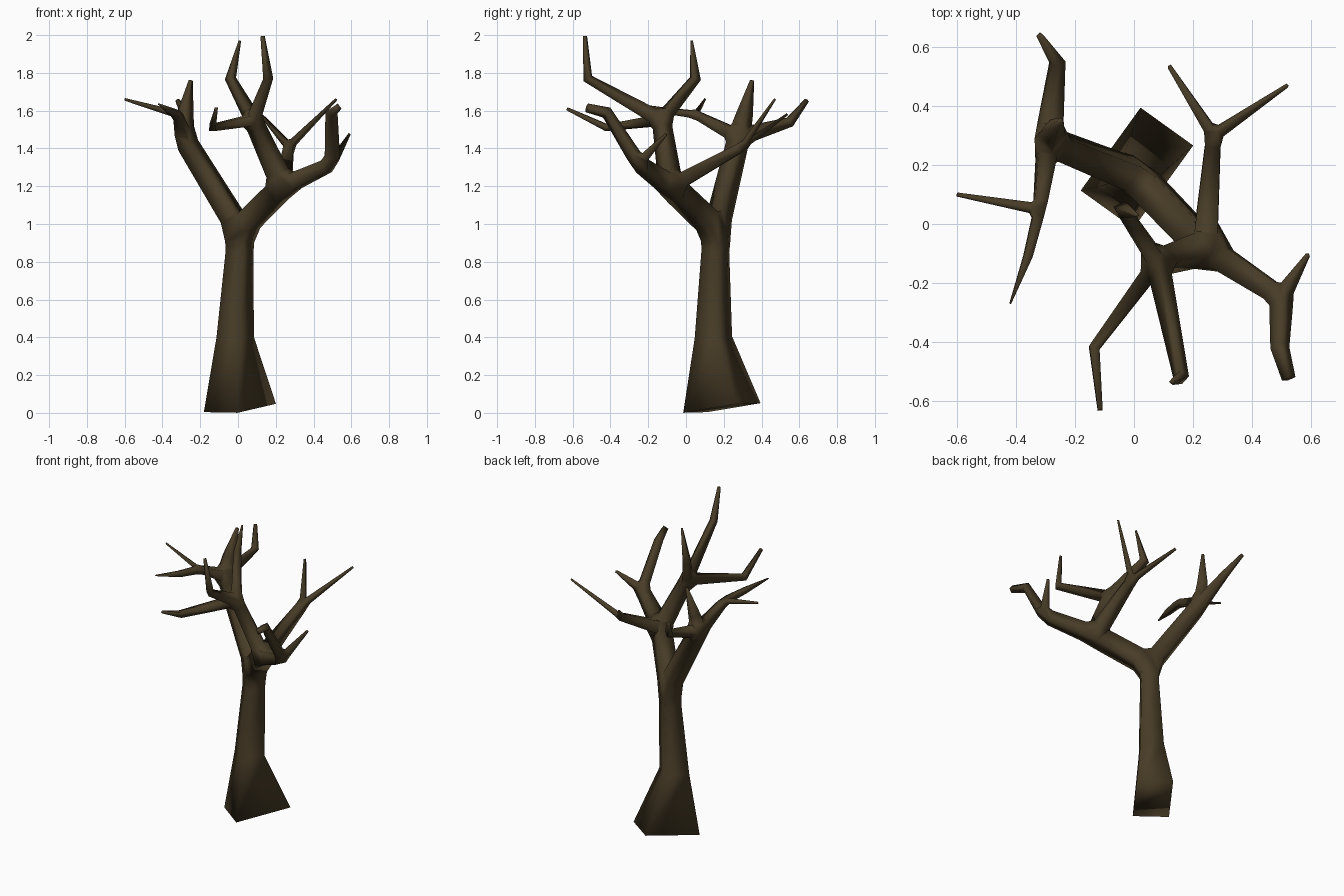
import bpy, bmesh
from mathutils import Vector

if "Cube" in bpy.data.objects:
    bpy.data.objects.remove(bpy.data.objects["Cube"])

# Branch skeleton: node = (x, y, z, half width, [children])
left_limb = (-0.29, 0.28, 1.46, 0.043, [
    (-0.28, 0.31, 1.58, 0.032, [(-0.25, 0.35, 1.76, 0.008, [])]),
    (-0.26, 0.55, 1.54, 0.020, [(-0.32, 0.64, 1.655, 0.009, [])]),
    (-0.32, 0.05, 1.58, 0.022, [
        (-0.60, 0.10, 1.66, 0.005, []),
        (-0.36, -0.11, 1.60, 0.015, [(-0.42, -0.27, 1.635, 0.003, [])]),
    ]),
])
upper_limb = (0.08, -0.13, 1.55, 0.037, [
    (0.16, -0.52, 1.77, 0.019, [(0.13, -0.535, 1.995, 0.008, [])]),
    (-0.135, -0.42, 1.51, 0.018, [(-0.115, -0.63, 1.61, 0.008, [])]),
    (-0.04, 0.05, 1.77, 0.022, [(0.01, 0.03, 1.97, 0.005, [])]),
])
back_limb = (0.27, 0.30, 1.41, 0.026, [
    (0.12, 0.535, 1.58, 0.006, []),
    (0.52, 0.47, 1.66, 0.005, []),
])
side_limb = (0.50, -0.25, 1.32, 0.034, [
    (0.59, -0.105, 1.475, 0.006, []),
    (0.495, -0.42, 1.59, 0.023, [(0.525, -0.525, 1.615, 0.017, [])]),
])
right_limb = (0.24, -0.08, 1.20, 0.052, [upper_limb, back_limb, side_limb])
fork = (0.01, 0.16, 0.97, 0.055, [left_limb, right_limb])
trunk = (-0.015, 0.145, 0.40, 0.071, [(0.008, 0.155, 0.85, 0.053, [fork])])

bm = bmesh.new()


def ring(p, d, u, ru, rv=None):
    """Four-sided cross-section at p, square to direction d."""
    v = d.cross(u) * (rv or ru)
    u = u * ru
    return [bm.verts.new(p + a * u + b * v) for a, b in ((1, 1), (-1, 1), (-1, -1), (1, -1))]


def bridge(a, b):
    for i in range(4):
        j = (i + 1) % 4
        bm.faces.new((a[i], a[j], b[j], b[i]))


def turn(d0, d1, u):
    u = d0.rotation_difference(d1) @ u
    return (u - d1 * u.dot(d1)).normalized()


def join(rings):
    """Hull over the meeting rings, leaving the tube ends open."""
    res = bmesh.ops.convex_hull(bm, input=[v for r in rings for v in r])
    sets = [set(r) for r in rings]
    faces = {g for g in res["geom"] if isinstance(g, bmesh.types.BMFace)}
    inner = [f for f in faces if any(set(f.verts) <= s for s in sets)]
    bmesh.ops.delete(bm, geom=inner, context='FACES_ONLY')


def grow(node, start, d0, u, last):
    p, r, kids = Vector(node[:3]), node[3], node[4]
    d = (p - start).normalized()
    u = turn(d0, d, u)
    if not kids:                                   # twig tip
        tip = ring(p, d, u, r)
        bridge(last, tip)
        bm.faces.new(tip)
    elif len(kids) == 1:                           # bend
        dm = (d + (Vector(kids[0][:3]) - p).normalized()).normalized()
        um = turn(d, dm, u)
        mid = ring(p, dm, um, r)
        bridge(last, mid)
        grow(kids[0], p, dm, um, mid)
    else:                                          # fork
        end = ring(p - d * r * 1.2, d, u, r)
        bridge(last, end)
        starts = []
        for k in kids:
            dk = (Vector(k[:3]) - p).normalized()
            uk = turn(d, dk, u)
            starts.append((k, dk, uk, ring(p + dk * r * 1.5, dk, uk, (r + k[3]) / 2)))
        join([end] + [s[3] for s in starts])
        for k, dk, uk, rk in starts:
            grow(k, p, dk, uk, rk)


# Flared trunk foot, then everything above it
foot = Vector((0.01, 0.19, 0.026))
axis = (Vector(trunk[:3]) - foot).normalized()
side = Vector((0.81, -0.585, 0))
side = (side - axis * side.dot(axis)).normalized()
base = ring(foot, axis, side, 0.11, 0.175)
bm.faces.new(base)
grow(trunk, foot, axis, side, base)

for v in bm.verts:
    v.co.z = max(v.co.z, 0)
bmesh.ops.recalc_face_normals(bm, faces=bm.faces[:])
for f in bm.faces:
    f.smooth = True

mesh = bpy.data.meshes.new("bare_tree")
bm.to_mesh(mesh)
bm.free()
tree = bpy.data.objects.new("bare_tree", mesh)
bpy.context.collection.objects.link(tree)

# Dark bark
bark = bpy.data.materials.new("bark")
bark.diffuse_color = (0.065, 0.045, 0.02, 1)
bark.use_nodes = True
bark.node_tree.nodes["Principled BSDF"].inputs["Base Color"].default_value = bark.diffuse_color
mesh.materials.append(bark)
